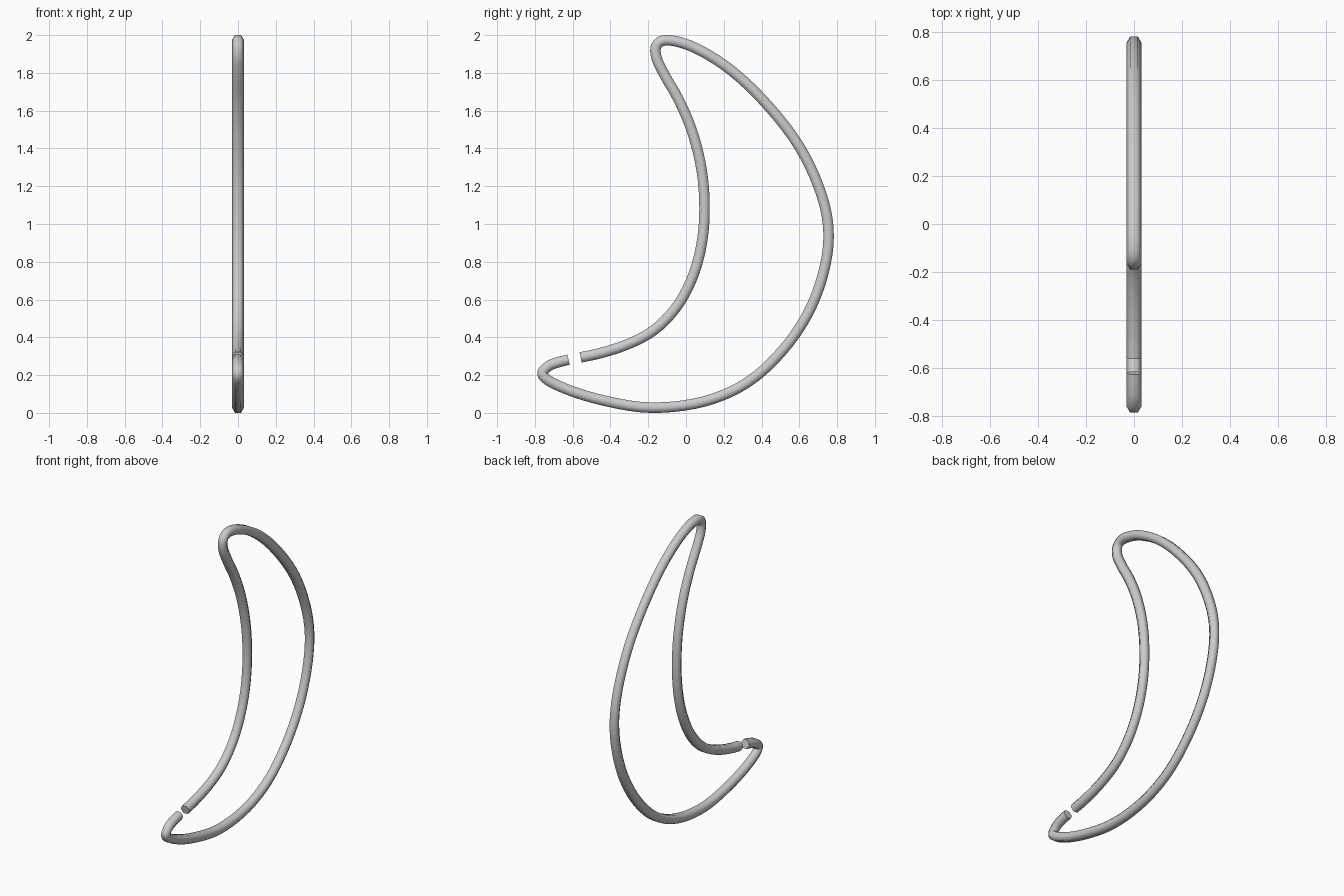
import bpy
import bmesh
from math import cos, sin, pi
from mathutils import Vector

if "Cube" in bpy.data.objects:
    bpy.data.objects.remove(bpy.data.objects["Cube"], do_unlink=True)

RADIUS = 0.032
SIDES = 6
STEPS = 5

# Centre line of the bent wire in the side plane (y, z), from one end of the gap to the other
PATH = [
    (-.558, .294), (-.458, .315), (-.30, .367), (-.167, .44), (-.05, .561), (.034, .717),
    (.082, .89), (.098, 1.08), (.082, 1.29), (.029, 1.5), (-.045, 1.67), (-.114, 1.79),
    (-.156, 1.88), (-.16, 1.934), (-.14, 1.963), (-.098, 1.973), (.019, 1.945), (.204, 1.84),
    (.4, 1.664), (.6, 1.41), (.717, 1.156), (.754, .97), (.738, .786), (.659, .553),
    (.516, .336), (.325, .161), (.098, .061), (-.193, .028), (-.458, .071), (-.643, .13),
    (-.745, .184), (-.76, .212), (-.727, .248), (-.68, .267), (-.622, .282),
]


def smooth_path(points, steps):
    """Centripetal spline through the points."""
    pts = [Vector((0, y, z)) for y, z in points]
    pts = [2 * pts[0] - pts[1]] + pts + [2 * pts[-1] - pts[-2]]
    result = []
    for a, b, c, d in zip(pts, pts[1:], pts[2:], pts[3:]):
        ta = 0
        tb = ta + (b - a).length ** 0.5
        tc = tb + (c - b).length ** 0.5
        td = tc + (d - c).length ** 0.5
        for i in range(steps):
            t = tb + (tc - tb) * i / steps
            ab = a.lerp(b, (t - ta) / (tb - ta))
            bc = b.lerp(c, (t - tb) / (tc - tb))
            cd = c.lerp(d, (t - tc) / (td - tc))
            abc = ab.lerp(bc, (t - ta) / (tc - ta))
            bcd = bc.lerp(cd, (t - tb) / (td - tb))
            result.append(abc.lerp(bcd, (t - tb) / (tc - tb)))
    result.append(pts[-2])
    return result


def sweep_tube(name, line, material):
    """Sweep a polygon section along a planar line and cap both ends."""
    bm = bmesh.new()
    across = Vector((1, 0, 0))
    rings = []
    for i, point in enumerate(line):
        tangent = (line[min(i + 1, len(line) - 1)] - line[max(i - 1, 0)]).normalized()
        normal = tangent.cross(across)
        angles = [2 * pi * k / SIDES for k in range(SIDES)]
        rings.append([bm.verts.new(point + RADIUS * (cos(a) * across + sin(a) * normal))
                      for a in angles])
    for low, high in zip(rings, rings[1:]):
        for k in range(SIDES):
            n = (k + 1) % SIDES
            bm.faces.new((low[k], low[n], high[n], high[k]))
    bm.faces.new(rings[0])
    bm.faces.new(rings[-1])
    bmesh.ops.recalc_face_normals(bm, faces=bm.faces)
    mesh = bpy.data.meshes.new(name)
    bm.to_mesh(mesh)
    bm.free()
    mesh.materials.append(material)
    obj = bpy.data.objects.new(name, mesh)
    bpy.context.collection.objects.link(obj)
    return obj


# Plain grey metal
grey = bpy.data.materials.new("grey_metal")
grey.use_nodes = True
colour = (0.6, 0.6, 0.6, 1)
grey.diffuse_color = colour
grey.node_tree.nodes["Principled BSDF"].inputs["Base Color"].default_value = colour

# Open crescent loop
wire = sweep_tube("crescent_wire", smooth_path(PATH, STEPS), grey)
bpy.context.view_layer.objects.active = wire
wire.select_set(True)
bpy.ops.object.shade_smooth_by_angle(angle=pi * 0.39)
